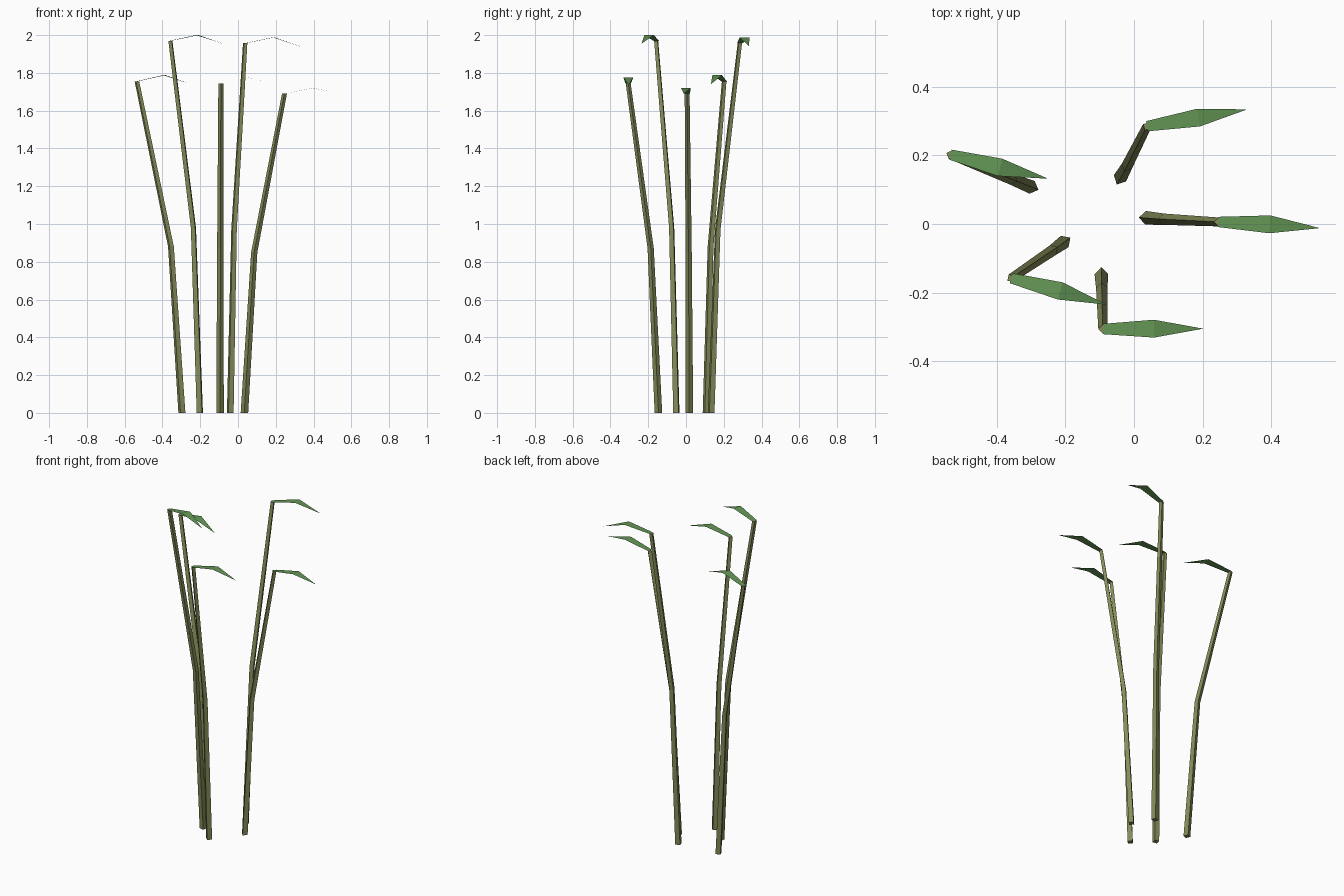
import bpy
import bmesh
from math import atan2, cos, sin, pi
from mathutils import Vector

cube = bpy.data.objects.get("Cube")
if cube:
    bpy.data.objects.remove(cube, do_unlink=True)


def make_material(name, rgb):
    mat = bpy.data.materials.new(name)
    mat.use_nodes = True
    mat.diffuse_color = (*rgb, 1)
    mat.node_tree.nodes["Principled BSDF"].inputs["Base Color"].default_value = (*rgb, 1)
    return mat


olive = make_material("olive stalk", (0.235, 0.26, 0.10))
green = make_material("leaf green", (0.125, 0.30, 0.09))


def add_object(name, bm, mat):
    mesh = bpy.data.meshes.new(name)
    bm.to_mesh(mesh)
    bm.free()
    mesh.materials.append(mat)
    obj = bpy.data.objects.new(name, mesh)
    bpy.context.collection.objects.link(obj)


def stalk(name, path, radii=(0.02, 0.0165, 0.013), sides=4):
    """Tapered square tube with one corner turned along its lean."""
    bm = bmesh.new()
    lean = Vector(path[-1]) - Vector(path[0])
    turn = atan2(lean.y, lean.x)
    rings = []
    for (x, y, z), r in zip(path, radii):
        angles = [turn + 2 * pi * i / sides for i in range(sides)]
        rings.append([bm.verts.new((x + r * cos(a), y + r * sin(a), z)) for a in angles])
    for low, high in zip(rings, rings[1:]):
        for i in range(sides):
            j = (i + 1) % sides
            bm.faces.new((low[i], low[j], high[j], high[i]))
    bm.faces.new(rings[0][::-1])
    bm.faces.new(rings[-1])
    add_object(name, bm, olive)


def leaf(name, base, mid, tip):
    """Flat bent blade: narrow base, wide middle, pointed tip."""
    bm = bmesh.new()
    base, mid, tip = Vector(base), Vector(mid), Vector(tip)
    along = tip - base
    side = Vector((-along.y, along.x, 0)).normalized()
    b0, b1 = [bm.verts.new(base + side * w) for w in (-0.015, 0.015)]
    m0, m1 = [bm.verts.new(mid + side * w) for w in (-0.026, 0.026)]
    end = bm.verts.new(tip)
    bm.faces.new((b0, m0, m1, b1))
    bm.faces.new((m0, end, m1))
    add_object(name, bm, green)


# Each plant: stalk foot, bend and top, then leaf middle and tip
plants = {
    "outer_right": [(-0.297, 0.107, 0), (-0.355, 0.13, 0.88), (-0.535, 0.202, 1.755),
                    (-0.39, 0.165, 1.788), (-0.25, 0.132, 1.74)],
    "inner_right": [(-0.202, -0.051, 0), (-0.236, -0.076, 0.98), (-0.358, -0.158, 1.97),
                    (-0.215, -0.195, 2.0), (-0.08, -0.235, 1.955)],
    "front": [(-0.095, -0.146, 0), (-0.094, -0.187, 0.87), (-0.091, -0.306, 1.745),
              (0.058, -0.305, 1.775), (0.202, -0.305, 1.735)],
    "back": [(-0.041, 0.133, 0), (-0.021, 0.168, 0.97), (0.038, 0.285, 1.957),
             (0.188, 0.31, 1.988), (0.33, 0.334, 1.94)],
    "left": [(0.034, 0.018, 0), (0.086, 0.014, 0.85), (0.246, 0.006, 1.69),
             (0.396, -0.001, 1.72), (0.542, -0.012, 1.69)],
}
for place, pts in plants.items():
    stalk(place + "_stalk", pts[:3])
    leaf(place + "_leaf", *pts[2:])
